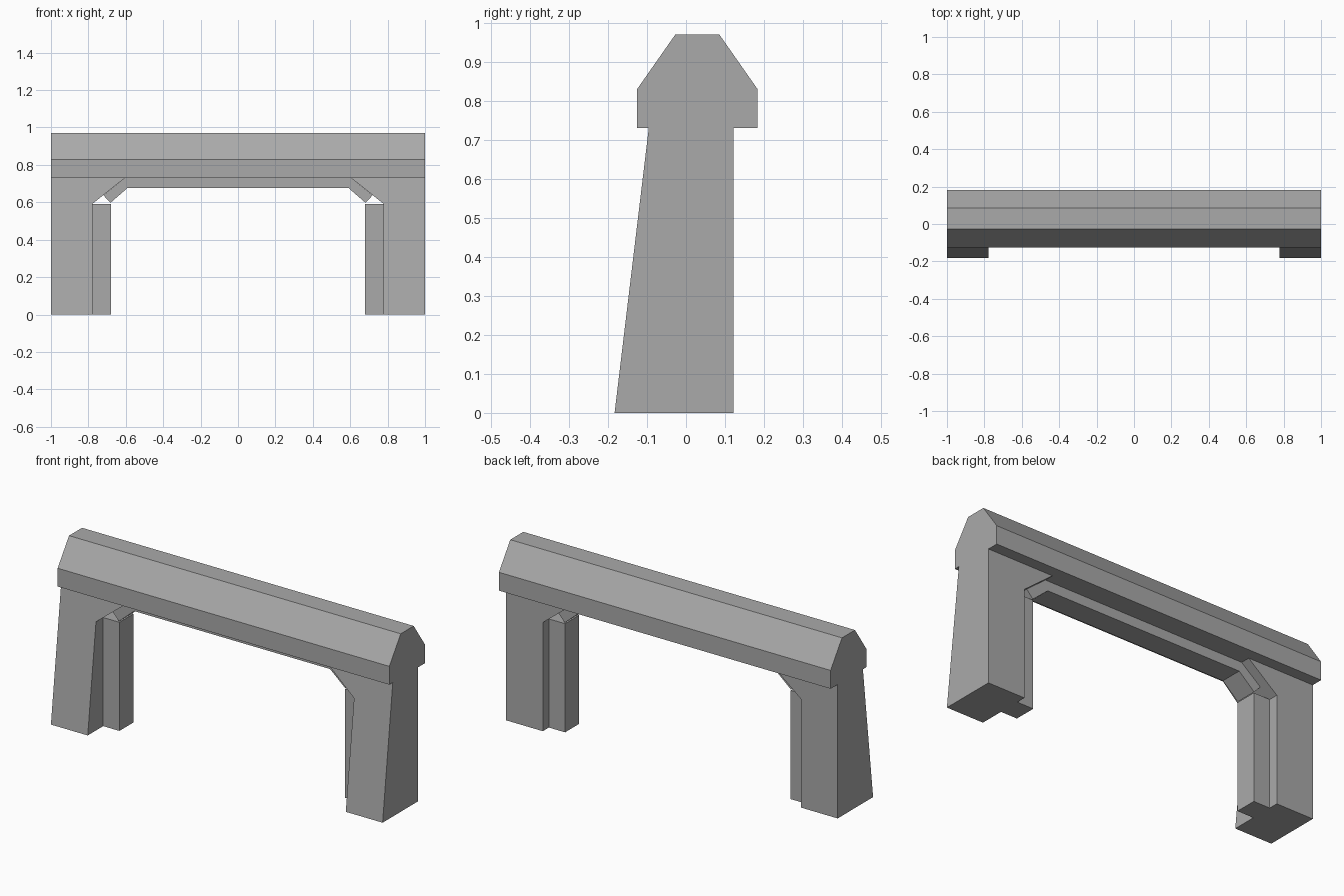
import bpy

cube = bpy.data.objects.get("Cube")
if cube:
    bpy.data.objects.remove(cube, do_unlink=True)

stone = bpy.data.materials.new("grey stone")
stone.use_nodes = True
GREY = (0.4, 0.4, 0.4, 1)
stone.diffuse_color = GREY
stone.node_tree.nodes["Principled BSDF"].inputs["Base Color"].default_value = GREY


def prism(name, start, end):
    """Solid between two matching outlines."""
    n = len(start)
    faces = [tuple(range(n)), tuple(reversed(range(n, 2 * n)))]
    faces += [(i, i + n, (i + 1) % n + n, (i + 1) % n) for i in range(n)]
    mesh = bpy.data.meshes.new(name)
    mesh.from_pydata(start + end, [], faces)
    mesh.materials.append(stone)
    obj = bpy.data.objects.new(name, mesh)
    bpy.context.collection.objects.link(obj)
    # Consistent outward normals
    import bmesh
    bm = bmesh.new()
    bm.from_mesh(mesh)
    bmesh.ops.recalc_face_normals(bm, faces=bm.faces)
    bm.to_mesh(mesh)
    bm.free()
    return obj


def slab(name, outline, front, back):
    """Extrude an x-z outline along y; front is a function of height."""
    return prism(name, [(x, front(z), z) for x, z in outline],
                 [(x, back, z) for x, z in outline])


def battered(z):
    return -0.183 + 0.12 * z


def upright(z):
    return -0.05


# Chamfered cap beam
cap = [(-0.125, 0.73), (-0.125, 0.83), (-0.027, 0.97),
       (0.085, 0.97), (0.183, 0.83), (0.183, 0.73)]
prism("cap_beam", [(-1, y, z) for y, z in cap], [(1, y, z) for y, z in cap])

# Inner frame head
HEAD = 0.677
slab("frame_head", [(-0.59, HEAD), (0.59, HEAD), (0.605, 0.73), (-0.605, 0.73)],
     upright, 0.07)

# Mirrored posts with haunches, jamb strips and diagonal braces
post = [(1, 0), (1, 0.73), (0.605, 0.73), (0.778, 0.592), (0.778, 0)]
jamb = [(0.68, 0), (0.778, 0), (0.778, 0.592), (0.68, 0.592)]
brace = [(0.59, HEAD), (0.682, 0.597), (0.72, 0.638), (0.605, 0.73)]
for side, s in (("left", 1), ("right", -1)):
    for part, outline, front, back in (("post", post, battered, 0.122),
                                       ("jamb", jamb, upright, 0.07),
                                       ("brace", brace, upright, 0.07)):
        slab(f"{side}_{part}", [(s * x, z) for x, z in outline], front, back)
